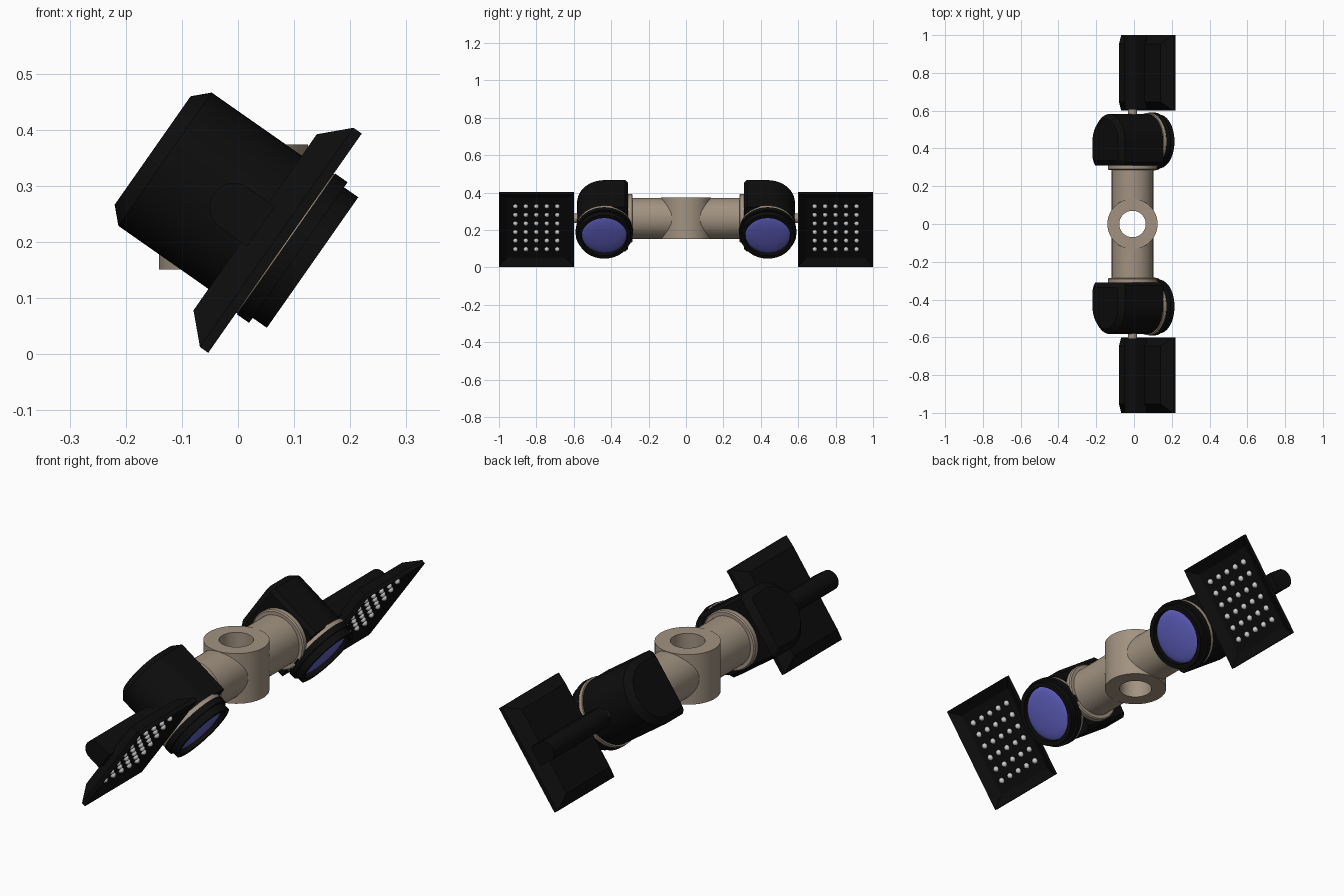
import bpy, bmesh
from math import sin, cos, pi, radians
from mathutils import Matrix, Vector

if "Cube" in bpy.data.objects:
    bpy.data.objects.remove(bpy.data.objects["Cube"])

def mat(name, r, g, b):
    m = bpy.data.materials.new(name)
    m.diffuse_color = (r, g, b, 1)
    m.use_nodes = True
    m.node_tree.nodes["Principled BSDF"].inputs["Base Color"].default_value = m.diffuse_color
    return m

BLACK = mat("black_plastic", .004, .004, .004)
TAN = mat("tan_metal", .36, .29, .22)
BLUE = mat("blue_glass", .12, .12, .55)
LED = mat("light_bulb", .6, .6, .6)

CX, CZ = -.008, .262          # arm axis
CY, R = .437, .145            # camera axis offset and body radius
# tilted frame: local x points out of the lens, 35 degrees down
TILT = Matrix.Translation((CX, 0, CZ)) @ Matrix.Rotation(radians(35), 4, 'Y')
LEVEL = Matrix.Translation((CX, 0, CZ))

def finish(name, bm, material, frame, mirror=True):
    bmesh.ops.remove_doubles(bm, verts=bm.verts, dist=1e-5)
    bmesh.ops.recalc_face_normals(bm, faces=bm.faces)
    bm.transform(frame)
    me = bpy.data.meshes.new(name)
    bm.to_mesh(me)
    bm.free()
    me.materials.append(material)
    me.shade_smooth()
    me.set_sharp_from_angle(angle=radians(30))
    ob = bpy.data.objects.new(name, me)
    bpy.context.collection.objects.link(ob)
    if mirror:
        ob.modifiers.new("mirror", 'MIRROR').use_axis = (False, True, False)
    return ob

def loft(name, rings, material, frame=TILT, caps=True, mirror=True):
    bm = bmesh.new()
    vs = [[bm.verts.new(p) for p in ring] for ring in rings]
    n = len(vs[0])
    for a, b in zip(vs, vs[1:]):
        for i in range(n):
            j = (i + 1) % n
            bm.faces.new((a[i], a[j], b[j], b[i]))
    if caps:
        bm.faces.new(vs[0])
        bm.faces.new(vs[-1])
    return finish(name, bm, material, frame, mirror)

def lathe(name, profile, material, axis='X', centre=(0, 0, 0), frame=TILT, n=64, **kw):
    """Turn (along, radius) points around an axis."""
    def place(h, a, b):
        p = {'X': (h, a, b), 'Y': (b, h, a), 'Z': (a, b, h)}[axis]
        return Vector(p) + Vector(centre)
    rings = [[place(h, r * cos(2 * pi * i / n), r * sin(2 * pi * i / n)) for i in range(n)]
             for h, r in profile]
    return loft(name, rings, material, frame, **kw)

# central hub with cross arm, bored vertically
hub = lathe("centre_hub", [(-.1115, .133), (.1115, .133)], TAN, 'Z', frame=LEVEL, mirror=False)
arm = lathe("cross_arm", [(-.33, .11), (.33, .11)], TAN, 'Y', frame=LEVEL, mirror=False)
bore = lathe("bore_cutter", [(-.3, .07), (.3, .07)], TAN, 'Z', frame=LEVEL, mirror=False)
bpy.context.view_layer.objects.active = hub
for tool, op in ((arm, 'UNION'), (bore, 'DIFFERENCE')):
    mod = hub.modifiers.new(op, 'BOOLEAN')
    mod.object, mod.operation, mod.solver = tool, op, 'EXACT'
    bpy.ops.object.modifier_apply(modifier=mod.name)
    bpy.data.objects.remove(tool)
hub.data.shade_smooth()
hub.data.set_sharp_from_angle(angle=radians(30))

# collars at the arm ends
lathe("arm_collar", [(.285, .125), (.29, .13), (.32, .13)], TAN, 'Y', frame=LEVEL)

# camera body: square inner side, half-round outer side, bevelled back
def u_ring(x, inset):
    r, inner, c = R - inset, .31 + inset, .015
    pts = [(x, CY + r * sin(pi * i / 32), r * cos(pi * i / 32)) for i in range(33)]
    return pts + [(x, inner + c, -r), (x, inner, -r + c), (x, inner, r - c), (x, inner + c, r)]

loft("camera_body", [u_ring(-.176, .027), u_ring(-.149, 0), u_ring(.1, 0)], BLACK)

# rings and lens
c = (0, CY, 0)
lathe("trim_ring", [(.096, .151), (.116, .151)], TAN, centre=c)
lathe("wide_ring", [(.114, .153), (.141, .153)], BLACK, centre=c)
lathe("lens_bezel", [(.13, .142), (.172, .142), (.172, .122), (.145, .12), (.13, .12), (.13, .142)],
      BLACK, centre=c, caps=False)
lathe("lens", [(.142, .121)] + [(.148 + .02 * sin(t * pi / 16), .121 * cos(t * pi / 16))
      for t in range(8)] + [(.168, .002)], BLUE, centre=c)

# light panel: tapered back, shallow dished front
def rect(x, inset):
    a, b, h = .6 + inset, 1 - inset, .2385 - inset
    return [(x, a, -h), (x, b, -h), (x, b, h), (x, a, h)]

loft("light_panel", [rect(.047, .047), rect(.094, 0), rect(.112, 0), rect(.086, .045)], BLACK)

# rounded spine behind the panel and its pivot pin
arc = [(-.043 * sin(pi * i / 20), .043 * cos(pi * i / 20)) for i in range(21)]
spine = [(.06, .043)] + arc + [(.06, -.043)]
loft("panel_spine", [[(x, y, z) for x, z in spine] for y in (.605, 1)], BLACK)
lathe("pivot_pin", [(.54, .025), (.63, .025)], TAN, 'Y', n=32)

# bulbs, five columns by six rows
bm = bmesh.new()
for i in range(5):
    for j in range(6):
        bmesh.ops.create_uvsphere(bm, u_segments=12, v_segments=8, radius=.013,
            matrix=Matrix.Translation((.088, .8 + (i - 2) * .056, (j - 2.5) * .056)))
finish("bulbs", bm, LED, TILT)
